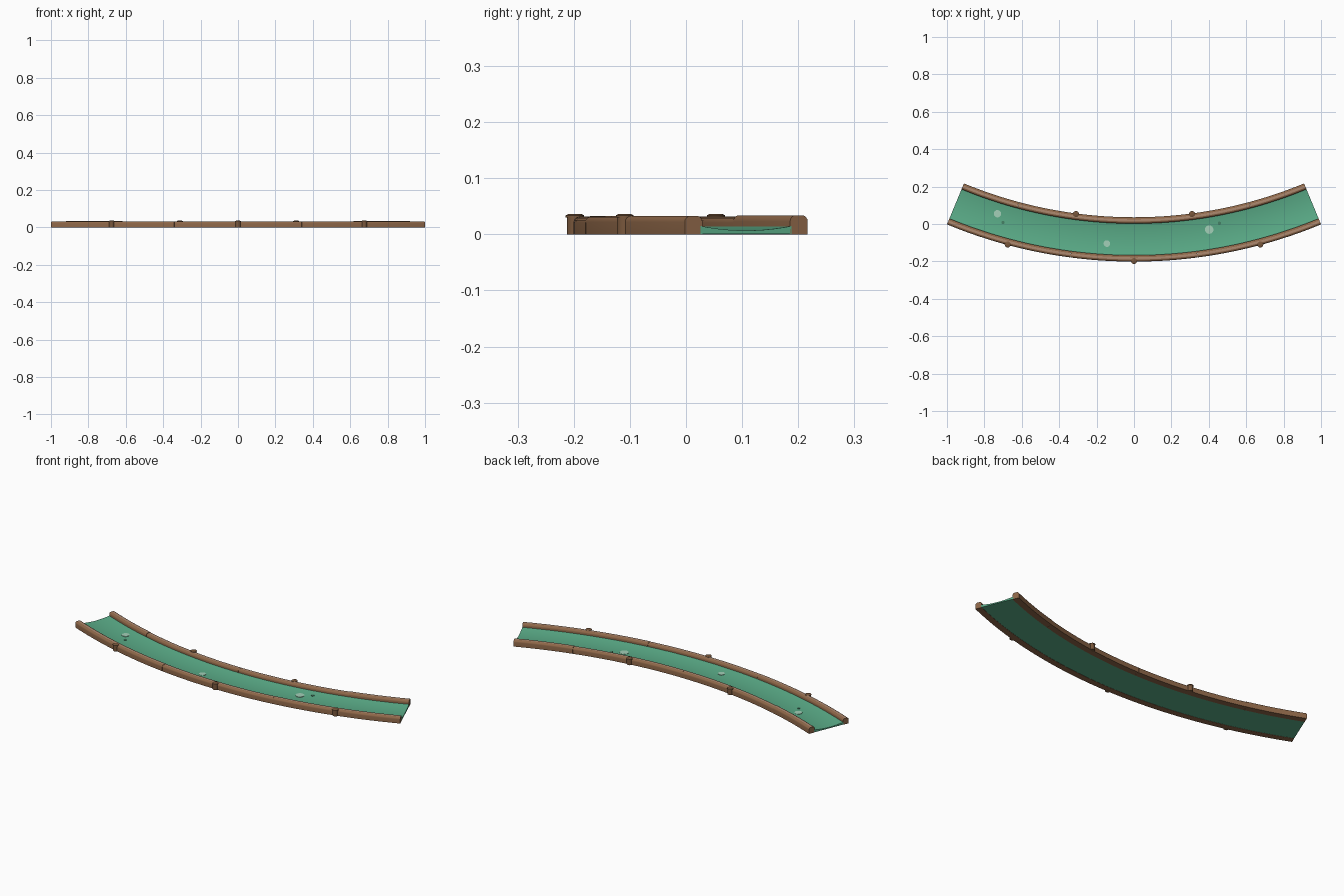
import bpy, bmesh, math
from mathutils import Matrix

cube = bpy.data.objects.get("Cube")
if cube:
    bpy.data.objects.remove(cube, do_unlink=True)

R_OUT, R_IN, CY = 2.613, 2.376, 2.412
HALF = 22.5


def material(name, rgb):
    m = bpy.data.materials.new(name)
    m.use_nodes = True
    m.diffuse_color = (*rgb, 1)
    m.node_tree.nodes["Principled BSDF"].inputs["Base Color"].default_value = (*rgb, 1)
    return m


TURF = material("turf green", (0.105, 0.42, 0.25))
WOOD = material("wood brown", (0.27, 0.135, 0.065))
WORN = material("worn pale wood", (0.42, 0.25, 0.16))
STAKE = material("stake brown", (0.19, 0.095, 0.045))
PALE = material("pale spot", (0.37, 0.63, 0.48))
DEEP = material("deep spot", (0.06, 0.22, 0.13))


def at(r, deg, z=0):
    a = math.radians(deg)
    return (r * math.sin(a), CY - r * math.cos(a), z)


def finish(name, bm, mat, angle=35):
    bmesh.ops.recalc_face_normals(bm, faces=bm.faces)
    me = bpy.data.meshes.new(name)
    bm.to_mesh(me)
    bm.free()
    me.materials.append(mat)
    ob = bpy.data.objects.new(name, me)
    bpy.context.collection.objects.link(ob)
    bpy.ops.object.select_all(action="DESELECT")
    ob.select_set(True)
    bpy.context.view_layer.objects.active = ob
    bpy.ops.object.shade_smooth_by_angle(angle=math.radians(angle))
    return ob


def sweep(name, profile, a0, a1, mat):
    """Sweep a closed (radius, z) profile round the bend."""
    bm = bmesh.new()
    n = max(2, round((a1 - a0) / 1.25))
    rings = [[bm.verts.new(at(r, a0 + (a1 - a0) * i / n, z)) for r, z in profile]
             for i in range(n + 1)]
    for p, q in zip(rings, rings[1:]):
        for j in range(len(profile)):
            k = (j + 1) % len(profile)
            bm.faces.new((p[j], p[k], q[k], q[j]))
    bm.faces.new(rings[0])
    bm.faces.new(rings[-1])
    return finish(name, bm, mat)


def rail_profile(r0, r1, h):
    """Upright sides with rounded shoulders."""
    c = 0.011
    pts = [(r0, 0)]
    for cx, start in ((r0 + c, 180), (r1 - c, 90)):
        for s in range(5):
            t = math.radians(start - s * 22.5)
            pts.append((cx + c * math.cos(t), h - c + c * math.sin(t)))
    return pts + [(r1, 0)]


def cylinder(bm, x, y, z0, z1, r0, r1, sides, turn=0):
    bmesh.ops.create_cone(bm, cap_ends=True, segments=sides, radius1=r0, radius2=r1,
                          depth=z1 - z0,
                          matrix=Matrix.Translation((x, y, (z0 + z1) / 2)) @ Matrix.Rotation(turn, 4, "Z"))


# Dished turf bed
W = 0.034
lo, hi = R_IN + W - 0.004, R_OUT - W + 0.004


def turf_height(r):
    t = (2 * r - lo - hi) / (hi - lo)
    return 0.007 + 0.008 * t * t


radii = [lo + (hi - lo) * i / 10 for i in range(11)]
sweep("turf_bed", [(lo, 0.001)] + [(r, turf_height(r)) for r in radii] + [(hi, 0.001)],
      -HALF, HALF, TURF)

# Rail logs with staggered joints and worn flat tops
GAP = 0.008
rows = (("front_rail", R_OUT - W, R_OUT, (-22.5, -7.5, 7.5, 22.5), (0.033, 0.032, 0.033)),
        ("back_rail", R_IN, R_IN + W, (-22.5, -15, 0, 15, 22.5), (0.034, 0.032, 0.032, 0.034)))
for name, r0, r1, cuts, heights in rows:
    for i, h in enumerate(heights):
        a0 = cuts[i] + (GAP if i else 0)
        a1 = cuts[i + 1] - (GAP if i < len(heights) - 1 else 0)
        rail = sweep(f"{name}_{i + 1}", rail_profile(r0, r1, h), a0, a1, WOOD)
        rail.data.materials.append(WORN)
        for face in rail.data.polygons:
            face.material_index = int(face.normal.z > 0.99)

# Capped stakes on the outer faces of the rails
for name, r, angles in (("front_stake", R_OUT - 0.003, (-15, 0, 15)),
                        ("back_stake", R_IN + 0.003, (-7.5, 7.5))):
    for i, a in enumerate(angles):
        x, y, _ = at(r, a)
        bm = bmesh.new()
        cylinder(bm, x, y, 0, 0.031, 0.0145, 0.0145, 10, math.radians(a))
        cylinder(bm, x, y, 0.030, 0.034, 0.0165, 0.0165, 10, math.radians(a))
        cylinder(bm, x, y, 0.034, 0.036, 0.0165, 0.012, 10, math.radians(a))
        finish(f"{name}_{i + 1}", bm, STAKE, 40)

# Flat spots on the turf
spots = ((-0.73, 0.055, 0.020, PALE), (-0.145, -0.105, 0.018, PALE), (0.402, -0.03, 0.023, PALE),
         (-0.7, 0.008, 0.009, DEEP), (0.457, 0.004, 0.009, DEEP))
for i, (x, y, rad, mat) in enumerate(spots):
    z = turf_height(math.hypot(x, CY - y))
    bm = bmesh.new()
    cylinder(bm, x, y, z - 0.002, z + 0.002, rad, rad, 14)
    finish(f"{'pale' if mat is PALE else 'deep'}_spot_{i + 1}", bm, mat)
